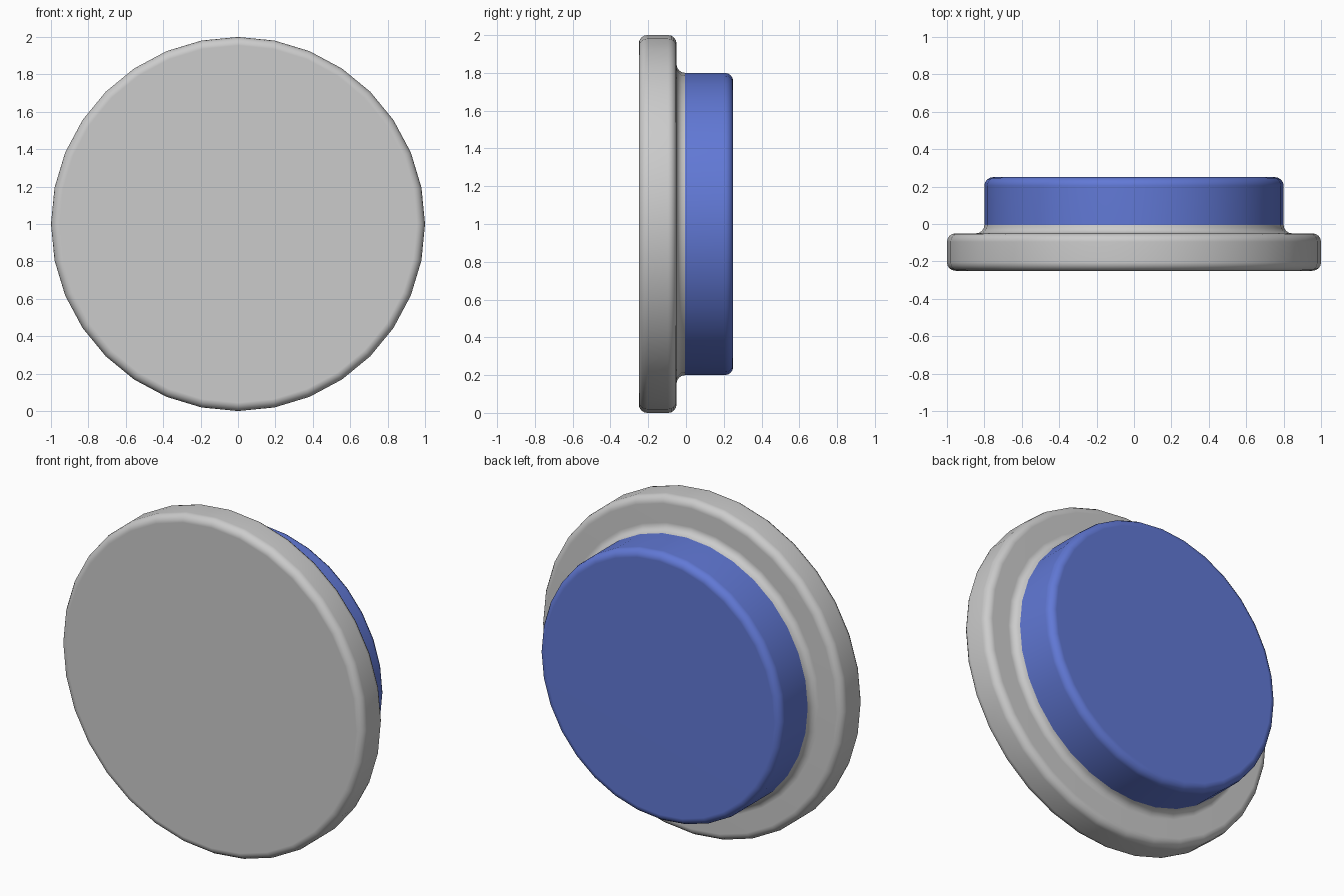
import bpy, bmesh, math

if "Cube" in bpy.data.objects:
    bpy.data.objects.remove(bpy.data.objects["Cube"])

SIDES = 32
R = 0.045  # edge rounding


def arc(r, y, a0, a1, steps=4):
    """Quarter-round profile points (radius, y) about a centre."""
    return [(r + R * math.cos(math.radians(a0 + (a1 - a0) * i / steps)),
             y + R * math.sin(math.radians(a0 + (a1 - a0) * i / steps)))
            for i in range(steps + 1)]


def lathe(name, profile, cap_first, cap_last, color=None):
    """Revolve a (radius, y) profile about the y axis through z = 1."""
    bm = bmesh.new()
    rings = []
    for r, y in profile:
        rings.append([bm.verts.new((r * math.cos(math.tau * k / SIDES), y,
                                    1 + r * math.sin(math.tau * k / SIDES)))
                      for k in range(SIDES)])
    for a, b in zip(rings, rings[1:]):
        for k in range(SIDES):
            n = (k + 1) % SIDES
            bm.faces.new((a[k], b[k], b[n], a[n]))
    if cap_first:
        bm.faces.new(rings[0])
    if cap_last:
        bm.faces.new(rings[-1][::-1])
    for f in bm.faces:
        f.smooth = True
    mesh = bpy.data.meshes.new(name)
    bm.to_mesh(mesh)
    bm.free()
    obj = bpy.data.objects.new(name, mesh)
    bpy.context.collection.objects.link(obj)
    if color:
        mat = bpy.data.materials.new(name)
        mat.diffuse_color = color
        mat.use_nodes = True
        mat.node_tree.nodes["Principled BSDF"].inputs["Base Color"].default_value = mat.diffuse_color
        mesh.materials.append(mat)
    # Keeps the large flat faces evenly shaded
    obj.modifiers.new("weighted_normals", 'WEIGHTED_NORMAL')
    return obj


# Wide grey rim with rounded edges and a fillet up to the plug
lathe("rim",
      arc(1 - R, -0.25 + R, -90, 0) + arc(1 - R, -0.05 - R, 0, 90)
      + arc(0.8 + R, -0.05 + R, -90, -180),
      True, False)

# Blue plug behind the rim
lathe("plug",
      [(0.8, -0.05 + R)] + arc(0.8 - R, 0.25 - R, 0, 90),
      False, True, (0.12, 0.19, 0.67, 1))
